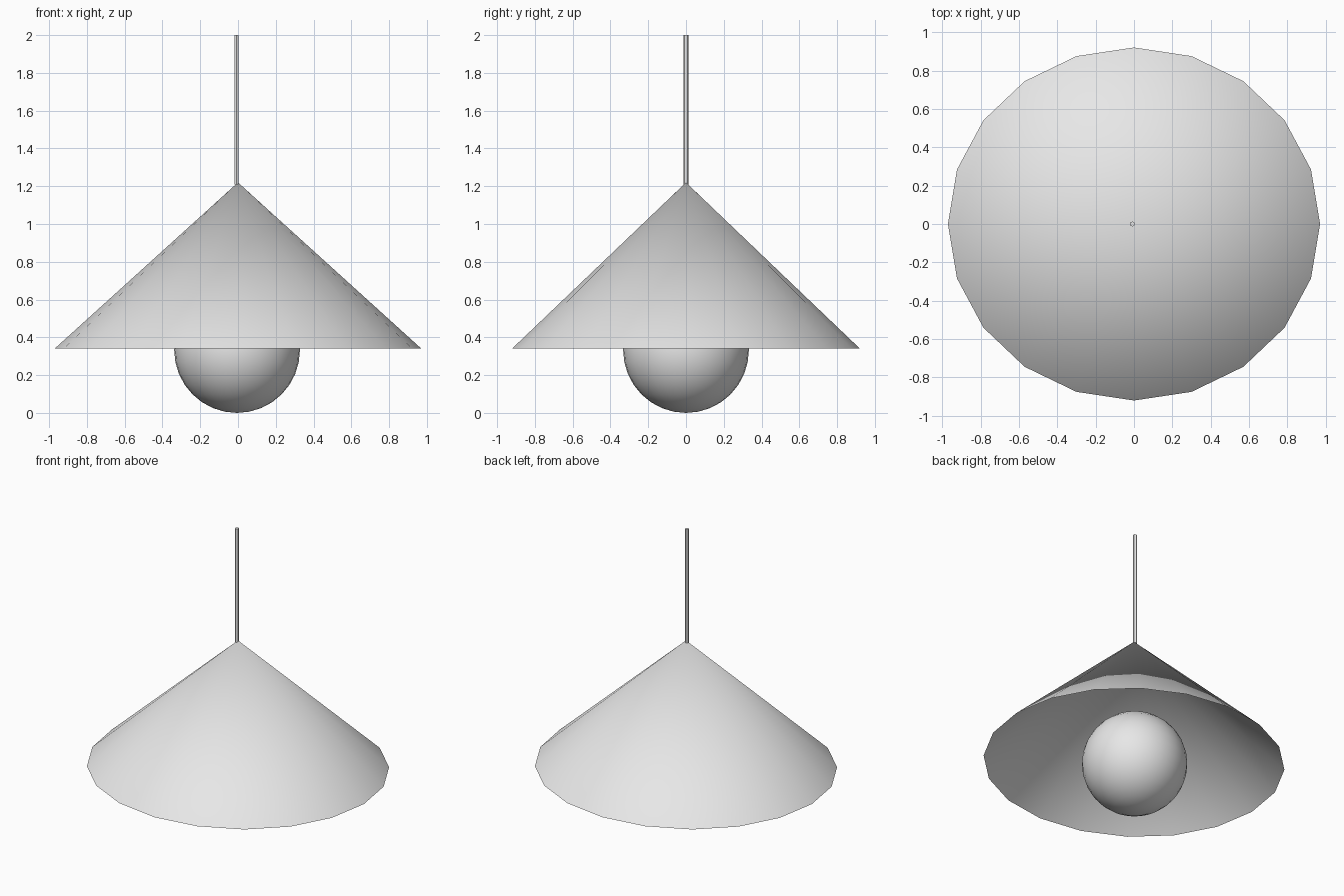
import bpy
import bmesh
from math import pi
from mathutils import Matrix

cube = bpy.data.objects.get("Cube")
if cube:
    bpy.data.objects.remove(cube, do_unlink=True)

grey = bpy.data.materials.new("light grey")
grey.use_nodes = True
colour = (0.8, 0.8, 0.8, 1)
grey.diffuse_color = colour
grey.node_tree.nodes["Principled BSDF"].inputs["Base Color"].default_value = colour


def make_object(name, bm, smooth):
    """Turn a bmesh into a grey object."""
    for face in bm.faces:
        face.smooth = smooth
    mesh = bpy.data.meshes.new(name)
    bm.to_mesh(mesh)
    bm.free()
    mesh.materials.append(grey)
    obj = bpy.data.objects.new(name, mesh)
    bpy.context.collection.objects.link(obj)
    return obj


RIM_Z, APEX_Z, TOP_Z = 0.34, 1.22, 2.0

# Open conical shade, slightly oval, with one shared tip vertex
bm = bmesh.new()
rim = bmesh.ops.create_circle(bm, segments=20, radius=1)["verts"]
bmesh.ops.rotate(bm, verts=rim, matrix=Matrix.Rotation(pi / 2, 3, "Z"))
bmesh.ops.scale(bm, verts=rim, vec=(0.971, 0.921, 1))
bmesh.ops.translate(bm, verts=rim, vec=(0, 0, RIM_Z))
tip = bm.verts.new((0, 0, APEX_Z))
for edge in list(bm.edges):
    bm.faces.new((*edge.verts, tip))
bmesh.ops.recalc_face_normals(bm, faces=bm.faces)
if sum(f.normal.z for f in bm.faces) < 0:
    bmesh.ops.reverse_faces(bm, faces=bm.faces)
make_object("shade", bm, True)

# Round bulb half hidden under the shade
bm = bmesh.new()
bmesh.ops.create_uvsphere(bm, u_segments=32, v_segments=16, radius=0.333,
                          matrix=Matrix.Translation((-0.005, 0, 0.333)))
make_object("bulb", bm, True)

# Thin six-sided hanging rod
rod_bottom = APEX_Z - 0.01
bm = bmesh.new()
bmesh.ops.create_cone(
    bm, cap_ends=True, segments=6, radius1=0.0135, radius2=0.0135,
    depth=TOP_Z - rod_bottom,
    matrix=Matrix.Translation((-0.008, 0, (TOP_Z + rod_bottom) / 2)))
make_object("hanging_rod", bm, False)
